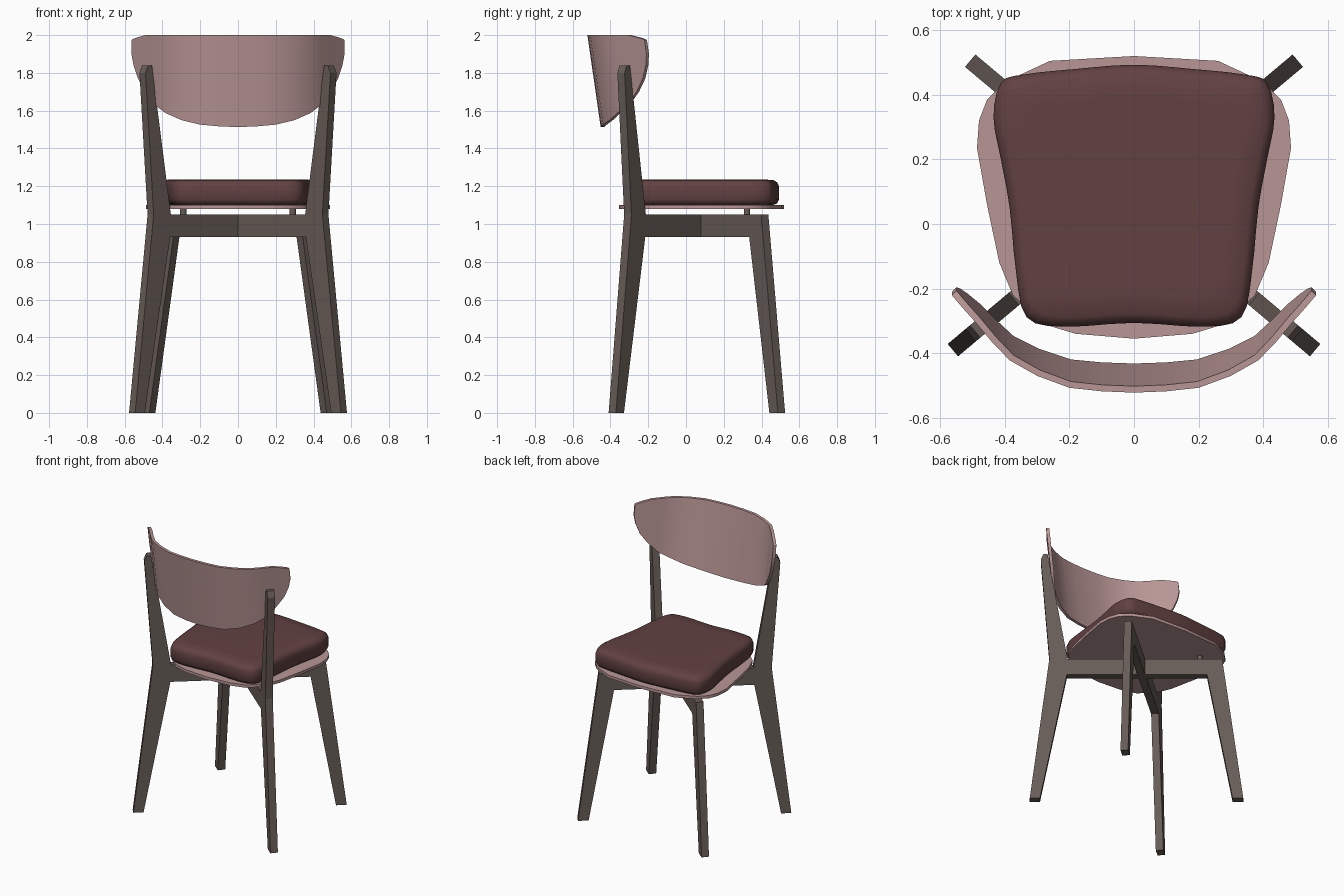
import bpy, bmesh, math
from mathutils import Vector

if "Cube" in bpy.data.objects:
    bpy.data.objects.remove(bpy.data.objects["Cube"])


def material(name, rgb):
    m = bpy.data.materials.new(name)
    lin = [((c / 255 + 0.055) / 1.055) ** 2.4 for c in rgb]
    m.diffuse_color = (*lin, 1)
    m.use_nodes = True
    m.node_tree.nodes["Principled BSDF"].inputs["Base Color"].default_value = m.diffuse_color
    return m


WOOD = material("dark wood", (104, 93, 87))
SHELL = material("dusty pink", (184, 150, 149))
FABRIC = material("maroon fabric", (98, 65, 65))


def make(name, verts, faces, mat, smooth=None):
    me = bpy.data.meshes.new(name)
    me.from_pydata(verts, [], faces)
    bm = bmesh.new()
    bm.from_mesh(me)
    bmesh.ops.remove_doubles(bm, verts=bm.verts, dist=1e-5)
    bmesh.ops.recalc_face_normals(bm, faces=bm.faces)
    bm.to_mesh(me)
    bm.free()
    me.materials.append(mat)
    ob = bpy.data.objects.new(name, me)
    bpy.context.collection.objects.link(ob)
    if smooth:
        bpy.ops.object.select_all(action='DESELECT')
        bpy.context.view_layer.objects.active = ob
        ob.select_set(True)
        bpy.ops.object.shade_smooth_by_angle(angle=math.radians(smooth))
    return ob


def loft(rings):
    """Closed rings of equal length, stacked and capped."""
    n = len(rings[0])
    verts = [v for r in rings for v in r]
    faces = [(k * n + i, k * n + (i + 1) % n, (k + 1) * n + (i + 1) % n, (k + 1) * n + i)
             for k in range(len(rings) - 1) for i in range(n)]
    faces += [tuple(range(n))[::-1], tuple(range((len(rings) - 1) * n, len(rings) * n))]
    return verts, faces


def mirrored(half):
    """Half outline from front centre to back centre, closed over x = 0."""
    return half + [(-x, y) for x, y in half[-2:0:-1]]


def smooth_loop(pts, steps):
    out, n = [], len(pts)
    for i in range(n):
        a, b, c, d = (Vector(pts[(i + k) % n]) for k in (-1, 0, 1, 2))
        for j in range(steps):
            t = j / steps
            out.append(tuple(0.5 * (2 * b + (c - a) * t + (2 * a - 5 * b + 4 * c - d) * t * t
                                    + (3 * b - a - 3 * c + d) * t ** 3)))
    return out


# Two crossing leg frames: profile (along the diagonal, height)
profile = [(-0.732, 0), (-0.604, 1.05), (-0.66, 1.80), (-0.642, 1.84), (-0.616, 1.84),
           (-0.485, 1.05), (0.524, 1.05), (0.662, 0), (0.592, 0), (0.426, 0.93),
           (-0.49, 0.93), (-0.665, 0)]
ca, sa = math.cos(math.radians(40)), math.sin(math.radians(40))
CY = 0.08
for side, label in ((1, "left"), (-1, "right")):
    rings = [[(side * (s * ca - w * sa), CY + s * sa + w * ca, z) for s, z in profile]
             for w in (-0.025, 0.025)]
    make(f"leg_frame_{label}", *loft(rings), WOOD)
    # Spacer between the rail and the seat
    circle = [(side * 0.29 + 0.017 * math.cos(a), 0.323 + 0.017 * math.sin(a))
              for a in (math.tau * i / 12 for i in range(12))]
    make(f"seat_spacer_{label}", *loft([[(x, y, z) for x, y in circle] for z in (1.04, 1.085)]),
         WOOD, 40)

# Seat plate
plate = mirrored([(0, 0.52), (0.26, 0.505), (0.40, 0.44), (0.455, 0.385), (0.48, 0.32),
                  (0.486, 0.235), (0.455, 0.06), (0.417, -0.12), (0.375, -0.22),
                  (0.28, -0.31), (0.18, -0.34), (0, -0.355)])
make("seat_plate", *loft([[(x, y, z) for x, y in plate] for z in (1.08, 1.10)]), SHELL, 40)

# Cushion with rounded edges
outline = smooth_loop(mirrored([(0, 0.493), (0.18, 0.48), (0.34, 0.463), (0.412, 0.437),
                                (0.435, 0.33), (0.412, 0.2), (0.385, 0.05), (0.365, -0.15),
                                (0.333, -0.288), (0.22, -0.318), (0, -0.306)]), 3)
rings = []
for inset, z in ((0.035, 1.10), (0.012, 1.108), (0, 1.13), (0, 1.195), (0.008, 1.218),
                 (0.03, 1.233), (0.10, 1.236)):
    rings.append([(x * (1 - inset / 0.42), 0.09 + (y - 0.09) * (1 - inset / 0.40), z)
                  for x, y in outline])
make("seat_cushion", *loft(rings), FABRIC, 50)

# Curved, tilted backrest: columns of (x, y at the top, bottom z, top z)
half = [(0, -0.522, 1.513, 2), (0.1, -0.518, 1.517, 2), (0.2, -0.507, 1.526, 2),
        (0.3, -0.47, 1.55, 2), (0.385, -0.422, 1.588, 2), (0.44, -0.365, 1.63, 2),
        (0.49, -0.305, 1.70, 2), (0.53, -0.262, 1.77, 1.989), (0.553, -0.236, 1.84, 1.981),
        (0.564, -0.224, 1.90, 1.974)]
cols = [(-x, c, b, t) for x, c, b, t in half[:0:-1]] + half
rows = 5
rings = []
for i, (x, c, b, t) in enumerate(cols):
    p, q = cols[max(i - 1, 0)], cols[min(i + 1, len(cols) - 1)]
    n = Vector((p[1] - q[1], q[0] - p[0])).normalized() * 0.02
    outer, inner = [], []
    for k in range(rows):
        z = b + (t - b) * k / (rows - 1)
        y = c + 0.144 * (2 - z)
        outer.append((x, y, z))
        inner.append((x + n.x, y + n.y, z))
    rings.append(outer + inner[::-1])
make("backrest", *loft(rings), SHELL, 40)
